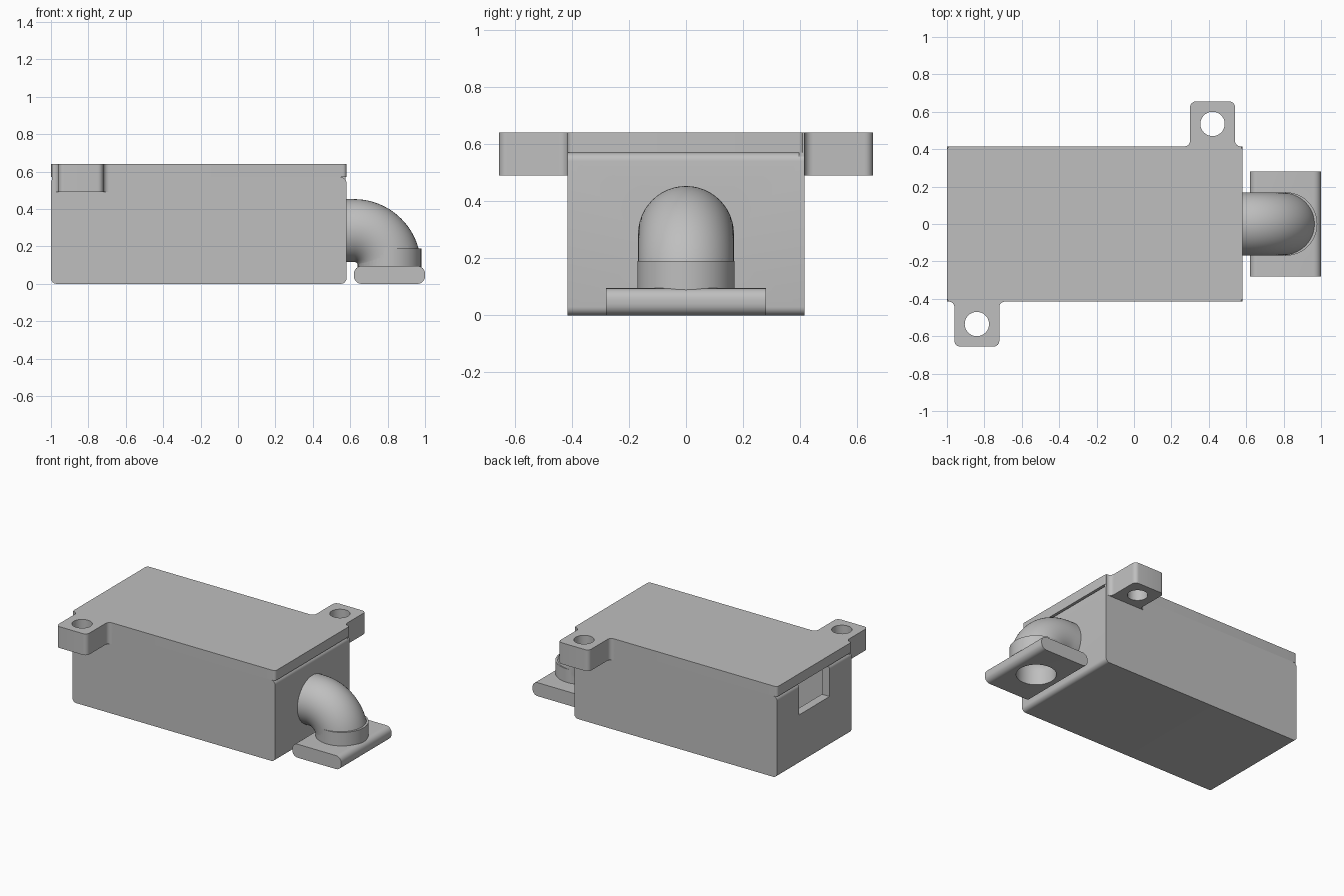
import bpy, bmesh, math
from mathutils import Vector

if "Cube" in bpy.data.objects:
    bpy.data.objects.remove(bpy.data.objects["Cube"], do_unlink=True)

grey = bpy.data.materials.new("plain grey")
grey.use_nodes = True
grey.diffuse_color = (0.52, 0.52, 0.52, 1)
grey.node_tree.nodes["Principled BSDF"].inputs["Base Color"].default_value = (0.52, 0.52, 0.52, 1)


def finish(name, bm):
    bmesh.ops.recalc_face_normals(bm, faces=bm.faces)
    mesh = bpy.data.meshes.new(name)
    bm.to_mesh(mesh)
    bm.free()
    mesh.materials.append(grey)
    obj = bpy.data.objects.new(name, mesh)
    bpy.context.collection.objects.link(obj)
    return obj


def rounded(corners, steps=6):
    """Outline from (x, y, radius) right-angled corners, convex or concave."""
    out = []
    for i, (x, y, r) in enumerate(corners):
        p = Vector((x, y))
        if r == 0:
            out.append(p)
            continue
        a = (Vector(corners[i - 1][:2]) - p).normalized() * r
        b = (Vector(corners[(i + 1) % len(corners)][:2]) - p).normalized() * r
        for k in range(steps + 1):
            t = k / steps * math.pi / 2
            out.append(p + a * (1 - math.sin(t)) + b * (1 - math.cos(t)))
    return out


def rect(x0, x1, y0, y1, r=0):
    return rounded([(x0, y0, r), (x1, y0, r), (x1, y1, r), (x0, y1, r)])


def circle(x, y, r, n=48):
    return [Vector((x + r * math.cos(i * math.tau / n), y + r * math.sin(i * math.tau / n)))
            for i in range(n)]


def extrude(name, outline, lo, hi, along="z"):
    bm = bmesh.new()
    place = (lambda p, h: (p.x, p.y, h)) if along == "z" else (lambda p, h: (p.x, h, p.y))
    face = bm.faces.new([bm.verts.new(place(p, lo)) for p in outline])
    top = bmesh.ops.extrude_face_region(bm, geom=[face])["geom"]
    shift = Vector(place(Vector((0, 0)), hi - lo))
    bmesh.ops.translate(bm, verts=[v for v in top if isinstance(v, bmesh.types.BMVert)], vec=shift)
    return finish(name, bm)


def elbow(name, r, x_start, z_end, n=48, steps=20):
    """Solid round bar that leaves the box sideways and turns down."""
    path = [(x_start, 0.285, 0)]
    for k in range(steps + 1):
        t = k / steps * math.pi / 2
        path.append((0.62 + 0.19 * math.sin(t), 0.095 + 0.19 * math.cos(t), t))
    path.append((0.81, z_end, math.pi / 2))
    bm = bmesh.new()
    rings = []
    for x, z, t in path:
        ring = []
        for i in range(n):
            a = i * math.tau / n
            u = r * math.cos(a)
            ring.append(bm.verts.new((x + u * math.sin(t), r * math.sin(a), z + u * math.cos(t))))
        rings.append(ring)
    for a, b in zip(rings, rings[1:]):
        for i in range(n):
            j = (i + 1) % n
            bm.faces.new((a[i], a[j], b[j], b[i]))
    bm.faces.new(rings[0])
    bm.faces.new(rings[-1])
    return finish(name, bm)


def combine(obj, tool, operation, keep=False):
    mod = obj.modifiers.new(operation.lower(), "BOOLEAN")
    mod.operation, mod.object, mod.solver = operation, tool, "EXACT"
    bpy.context.view_layer.objects.active = obj
    bpy.ops.object.modifier_apply(modifier=mod.name)
    if not keep:
        bpy.data.objects.remove(tool, do_unlink=True)


# Hollow box with rounded end edges, and an open slot in one end wall
box = extrude("box", rect(-1, 0.58, 0, 0.57, 0.03), -0.415, 0.415, "y")
combine(box, extrude("cavity", rect(-0.94, 0.52, -0.355, 0.355), 0.06, 0.7), "DIFFERENCE")
combine(box, extrude("slot", rect(-1.1, -0.9, -0.17, 0.17), 0.35, 0.7), "DIFFERENCE")

# Lid with two mounting ears at opposite corners
lid = extrude("lid", rect(-1, 0.58, -0.415, 0.415, 0.02), 0.57, 0.64)
ear = [(-0.995, -0.395, 0), (-0.995, -0.415, 0), (-0.96, -0.415, 0.03), (-0.96, -0.655, 0.03),
       (-0.72, -0.655, 0.03), (-0.72, -0.415, 0.03), (-0.68, -0.415, 0), (-0.68, -0.395, 0)]
for turned in (False, True):
    corners = [(-0.42 - x, -y, r) for x, y, r in ear] if turned else ear
    hole = (0.42, 0.535) if turned else (-0.84, -0.535)
    combine(lid, extrude("ear", rounded(corners), 0.49, 0.64), "UNION")
    combine(lid, extrude("hole", circle(*hole, 0.065), 0.4, 0.8), "DIFFERENCE")

# Bent outlet pipe with a collar and a foot flange, bored through to the box
pipe = elbow("outlet_pipe", 0.168, 0.56, 0.04)
combine(pipe, extrude("collar", circle(0.81, 0, 0.17), 0.03, 0.19), "UNION")
flange = extrude("foot_flange", rect(0.62, 1.0, 0, 0.095, 0.04), -0.28, 0.28, "y")
bore = elbow("bore", 0.128, 0.45, -0.1)
combine(box, bore, "DIFFERENCE", keep=True)
combine(flange, bore, "DIFFERENCE", keep=True)
combine(pipe, bore, "DIFFERENCE")

# Smooth the curves, keep the edges crisp
for obj in (box, lid, pipe, flange):
    bpy.ops.object.select_all(action="DESELECT")
    obj.select_set(True)
    bpy.context.view_layer.objects.active = obj
    bpy.ops.object.shade_smooth_by_angle(angle=math.radians(30))
